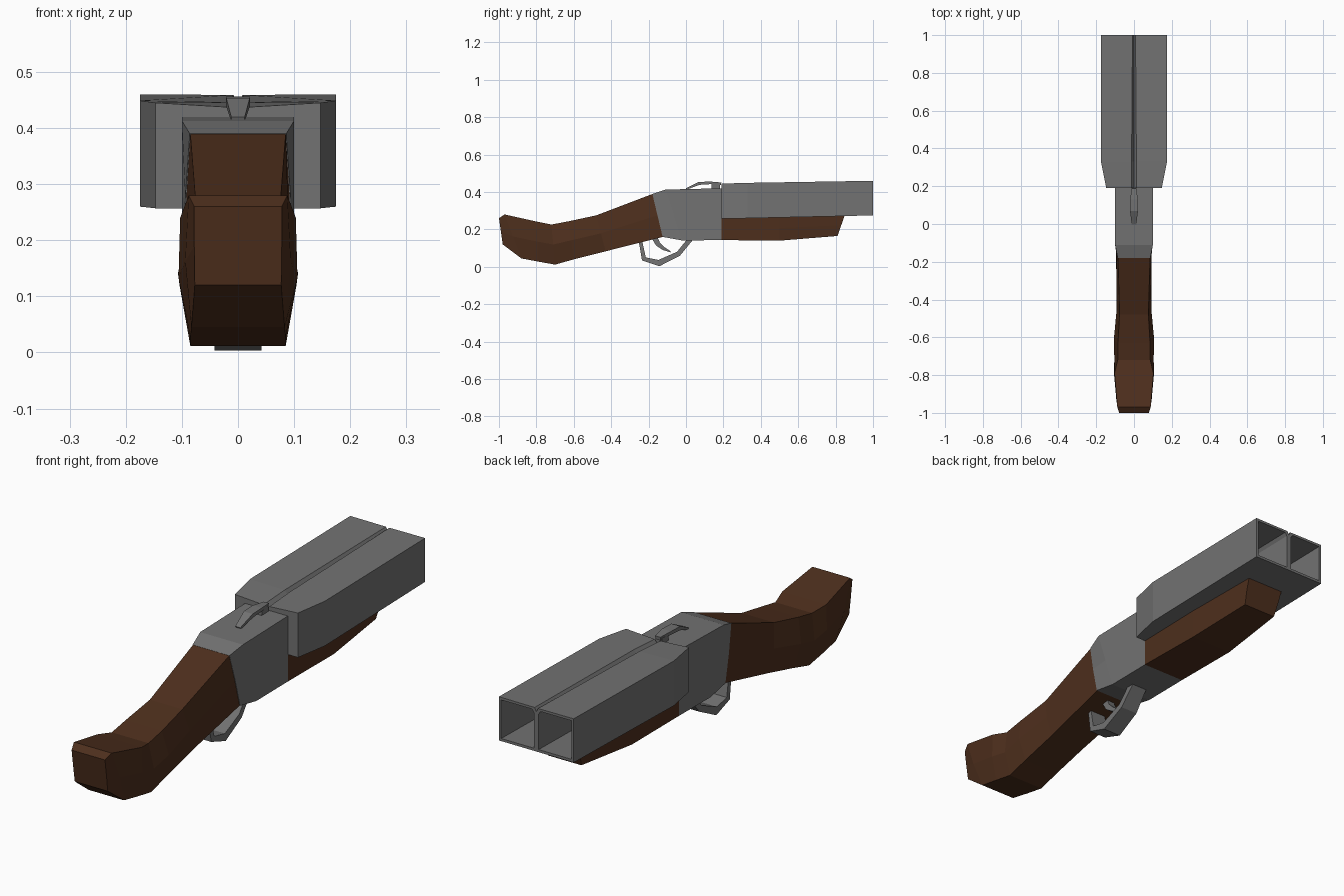
import bpy, bmesh
from mathutils import Vector

if "Cube" in bpy.data.objects:
    bpy.data.objects.remove(bpy.data.objects["Cube"])

wood = bpy.data.materials.new("dark_wood")
wood.diffuse_color = (0.075, 0.028, 0.012, 1)
wood.use_nodes = True
wood.node_tree.nodes["Principled BSDF"].inputs["Base Color"].default_value = wood.diffuse_color
steel = bpy.data.materials.new("steel")
steel.diffuse_color = (0.17, 0.17, 0.17, 1)
steel.use_nodes = True
steel.node_tree.nodes["Principled BSDF"].inputs["Base Color"].default_value = steel.diffuse_color


def loft(name, rings, mat, mirror=False):
    """Skin equal-length rings of points and cap both ends."""
    bm = bmesh.new()
    loops = [[bm.verts.new(p) for p in r] for r in rings]
    n = len(loops[0])
    for a, b in zip(loops, loops[1:]):
        for i in range(n):
            j = (i + 1) % n
            bm.faces.new((a[i], a[j], b[j], b[i]))
    bm.faces.new(loops[0])
    bm.faces.new(loops[-1])
    bmesh.ops.recalc_face_normals(bm, faces=bm.faces)
    if mirror:  # drop the faces lying on the mirror plane
        inner = [f for f in bm.faces if all(abs(v.co.x) < 1e-5 for v in f.verts)]
        bmesh.ops.delete(bm, geom=inner, context='FACES')
    me = bpy.data.meshes.new(name)
    bm.to_mesh(me)
    bm.free()
    me.materials.append(mat)
    ob = bpy.data.objects.new(name, me)
    bpy.context.collection.objects.link(ob)
    if mirror:
        ob.modifiers.new("mirror", 'MIRROR')
    return ob


def hex_ring(top, bottom, mid_w):
    """Symmetric six-sided section; top and bottom are (y, z, half width)."""
    (ty, tz, tw), (by, bz, bw) = top, bottom
    my, mz = (ty + by) / 2, (tz + bz) / 2
    return [(tw, ty, tz), (mid_w, my, mz), (bw, by, bz),
            (-bw, by, bz), (-mid_w, my, mz), (-tw, ty, tz)]


def ribbon(name, path, mat):
    """Flat bent bar along (y, z, half width, thickness) points."""
    pts = [Vector((0, p[0], p[1])) for p in path]
    rings = []
    for i, (c, p) in enumerate(zip(pts, path)):
        t = (pts[min(i + 1, len(pts) - 1)] - pts[max(i - 1, 0)]).normalized()
        nrm = Vector((0, -t.z, t.y)) * p[3] / 2
        x = Vector((p[2], 0, 0))
        rings.append([c + x + nrm, c - x + nrm, c - x - nrm, c + x - nrm])
    return loft(name, rings, mat)


# Stock
loft("stock", [hex_ring(*s) for s in (
    ((-0.178, 0.39, 0.085), (-0.125, 0.16, 0.095), 0.092),
    ((-0.48, 0.275, 0.076), (-0.43, 0.083, 0.085), 0.092),
    ((-0.63, 0.243, 0.085), (-0.60, 0.040, 0.085), 0.107),
    ((-0.72, 0.226, 0.086), (-0.70, 0.012, 0.085), 0.104),
    ((-0.79, 0.24, 0.103), (-0.79, 0.028, 0.085), 0.106),
    ((-0.97, 0.28, 0.088), (-0.88, 0.045, 0.083), 0.094),
    ((-1.0, 0.26, 0.078), (-0.98, 0.12, 0.077), 0.078))], wood)

# Receiver
loft("receiver", [hex_ring(*s) for s in (
    ((-0.18, 0.39, 0.086), (-0.125, 0.16, 0.097), 0.094),
    ((-0.11, 0.413, 0.1), (-0.02, 0.141, 0.1), 0.1),
    ((0.19, 0.42, 0.1), (0.19, 0.143, 0.1), 0.1))], steel)

# Wooden fore-end under the barrels
loft("fore_end", [hex_ring(*s) for s in (
    ((0.19, 0.27, 0.1), (0.19, 0.143, 0.1), 0.1),
    ((0.50, 0.275, 0.1), (0.50, 0.14, 0.098), 0.1),
    ((0.85, 0.28, 0.088), (0.81, 0.165, 0.078), 0.085))], wood)


# Twin square barrels: tapered outside with a centre groove, hollow bores
def half_barrel(y, w, top, mid_top, bottom, groove):
    return [(w, y, bottom), (w, y, top), (groove, y, mid_top),
            (0, y, mid_top - 0.016), (0, y, bottom)]


def bore(y, top, bottom):
    return [(0.164, y, bottom), (0.164, y, top), (0.02, y, top),
            (0.011, y, top - 0.014), (0.011, y, bottom)]


loft("barrels", [
    half_barrel(0.19, 0.147, 0.445, 0.437, 0.257, 0.014),
    half_barrel(0.33, 0.175, 0.449, 0.446, 0.260, 0.013),
    half_barrel(1.0, 0.175, 0.46, 0.459, 0.275, 0.008),
    bore(1.0, 0.449, 0.286),
    bore(0.36, 0.438, 0.275)], steel, mirror=True)

# Top lever
ribbon("top_lever", [(0.0, 0.416, 0.012, 0.008), (0.07, 0.446, 0.021, 0.016),
                     (0.13, 0.449, 0.021, 0.014), (0.188, 0.444, 0.012, 0.014)], steel)
ribbon("lever_post", [(0.16, 0.41, 0.014, 0.045), (0.16, 0.445, 0.016, 0.045)], steel)

# Trigger guard and trigger
ribbon("trigger_guard", [(0.025, 0.15, 0.036, 0.026), (-0.04, 0.07, 0.04, 0.026),
                         (-0.145, 0.020, 0.042, 0.034), (-0.225, 0.042, 0.04, 0.026),
                         (-0.245, 0.145, 0.036, 0.018)], steel)
ribbon("trigger", [(-0.17, 0.16, 0.018, 0.03), (-0.15, 0.122, 0.018, 0.026),
                   (-0.12, 0.098, 0.017, 0.018), (-0.082, 0.08, 0.012, 0.006)], steel)
